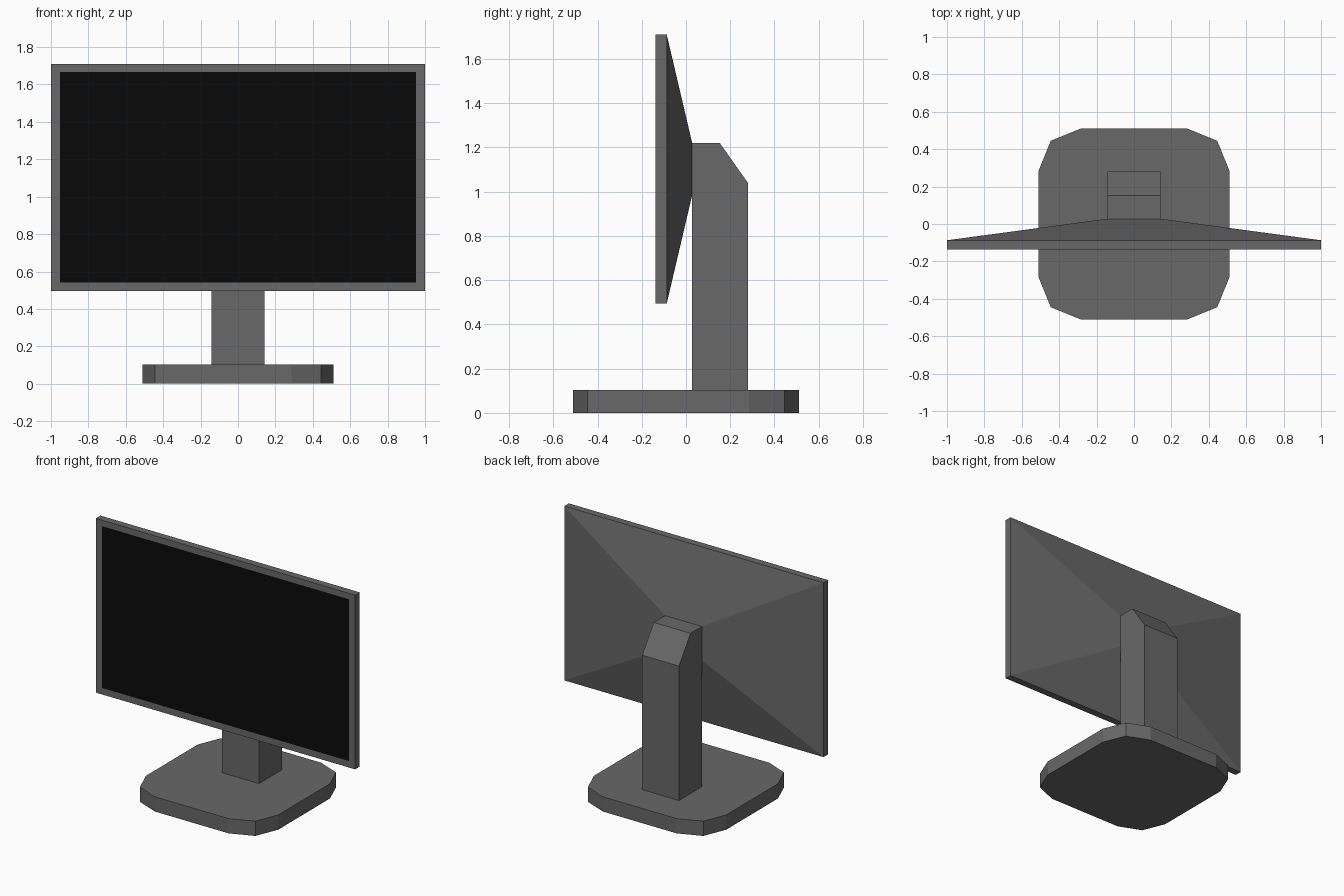
import bpy, bmesh

if "Cube" in bpy.data.objects:
    bpy.data.objects.remove(bpy.data.objects["Cube"])


def material(name, v):
    m = bpy.data.materials.new(name)
    m.diffuse_color = (v, v, v, 1)
    m.use_nodes = True
    m.node_tree.nodes["Principled BSDF"].inputs["Base Color"].default_value = m.diffuse_color
    return m


def loft(name, rings, mat, cap_start=True, cap_end=True):
    """Bridge matching rings of points into a flat-faced shell."""
    bm = bmesh.new()
    loops = [[bm.verts.new(p) for p in ring] for ring in rings]
    n = len(rings[0])
    for a, b in zip(loops, loops[1:]):
        for i in range(n):
            j = (i + 1) % n
            bm.faces.new((a[i], a[j], b[j], b[i]))
    if cap_start:
        bm.faces.new(loops[0][::-1])
    if cap_end:
        bm.faces.new(loops[-1])
    if len(rings) > 1:
        bmesh.ops.recalc_face_normals(bm, faces=bm.faces)
    me = bpy.data.meshes.new(name)
    bm.to_mesh(me)
    bm.free()
    me.materials.append(mat)
    ob = bpy.data.objects.new(name, me)
    bpy.context.collection.objects.link(ob)
    return ob


def rect(hx, z0, z1, y):
    return [(-hx, y, z0), (-hx, y, z1), (hx, y, z1), (hx, y, z0)]


grey = material("charcoal", 0.14)
black = material("screen_black", 0.003)

# Base: square plate with two-step corners
corner = [(0.51, 0.285), (0.445, 0.445), (0.285, 0.51)]
outline = []
for sx, sy in ((1, 1), (-1, 1), (-1, -1), (1, -1)):
    pts = corner if sx * sy > 0 else corner[::-1]
    outline += [(sx * x, sy * y) for x, y in pts]
loft("base", [[(x, y, z) for x, y in outline] for z in (0, 0.103)], grey)

# Column: side profile with sloped top, extruded across x
profile = [(0.028, 0.103), (0.28, 0.103), (0.28, 1.04), (0.153, 1.22), (0.028, 1.22)]
loft("column", [[(x, y, z) for y, z in profile] for x in (-0.142, 0.142)], grey)

# Casing: bezel, rim, and tapered back
bezel = rect(0.952, 0.54, 1.668, -0.137)
loft("casing", [bezel,
                rect(1.0, 0.495, 1.71, -0.137),
                rect(1.0, 0.495, 1.71, -0.087),
                rect(0.142, 0.985, 1.22, 0.028)], grey, cap_start=False)

# Screen: black panel flush with the bezel
loft("screen", [bezel], black, cap_start=True, cap_end=False)
for p in bpy.data.objects["screen"].data.polygons:
    if p.normal.y > 0:
        p.flip()
